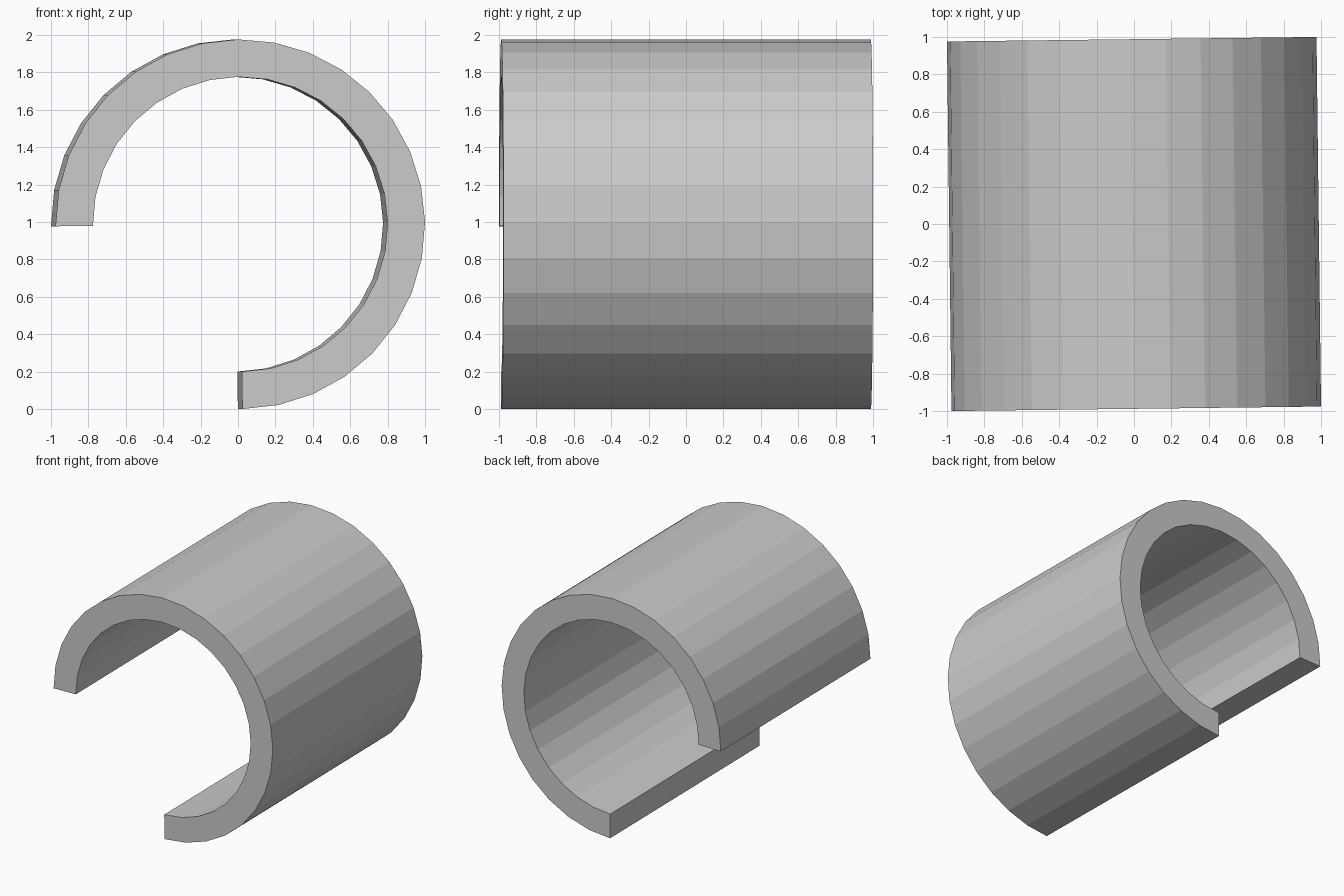
import bpy, bmesh
from math import cos, sin, radians
from mathutils import Matrix

if "Cube" in bpy.data.objects:
    bpy.data.objects.remove(bpy.data.objects["Cube"])

OUTER, INNER, HALF = 0.988, 0.788, 0.988
STEPS = 24                 # three quarters of a 32-sided tube
ROLL, YAW = 0.65, 0.7      # slight tilt in degrees

bm = bmesh.new()

# C-shaped cross-section at the front, as a strip of quads
rows = []
for i in range(STEPS + 1):
    a = radians(-90 + 270 * i / STEPS + ROLL)
    rows.append([bm.verts.new((r * cos(a), -HALF, r * sin(a))) for r in (INNER, OUTER)])
faces = [bm.faces.new((p[0], p[1], q[1], q[0])) for p, q in zip(rows, rows[1:])]

# Sweep the section to the back
ext = bmesh.ops.extrude_face_region(bm, geom=faces, use_keep_orig=True)
back = [g for g in ext["geom"] if isinstance(g, bmesh.types.BMVert)]
bmesh.ops.translate(bm, verts=back, vec=(0, 2 * HALF, 0))
bmesh.ops.rotate(bm, verts=bm.verts, matrix=Matrix.Rotation(radians(YAW), 3, 'Z'))

# Stand it on the floor
low = min(v.co.z for v in bm.verts)
bmesh.ops.translate(bm, verts=bm.verts, vec=(0, 0, -low))
bmesh.ops.recalc_face_normals(bm, faces=bm.faces)

mesh = bpy.data.meshes.new("open_tube")
bm.to_mesh(mesh)
bm.free()
tube = bpy.data.objects.new("open_tube", mesh)
bpy.context.collection.objects.link(tube)
